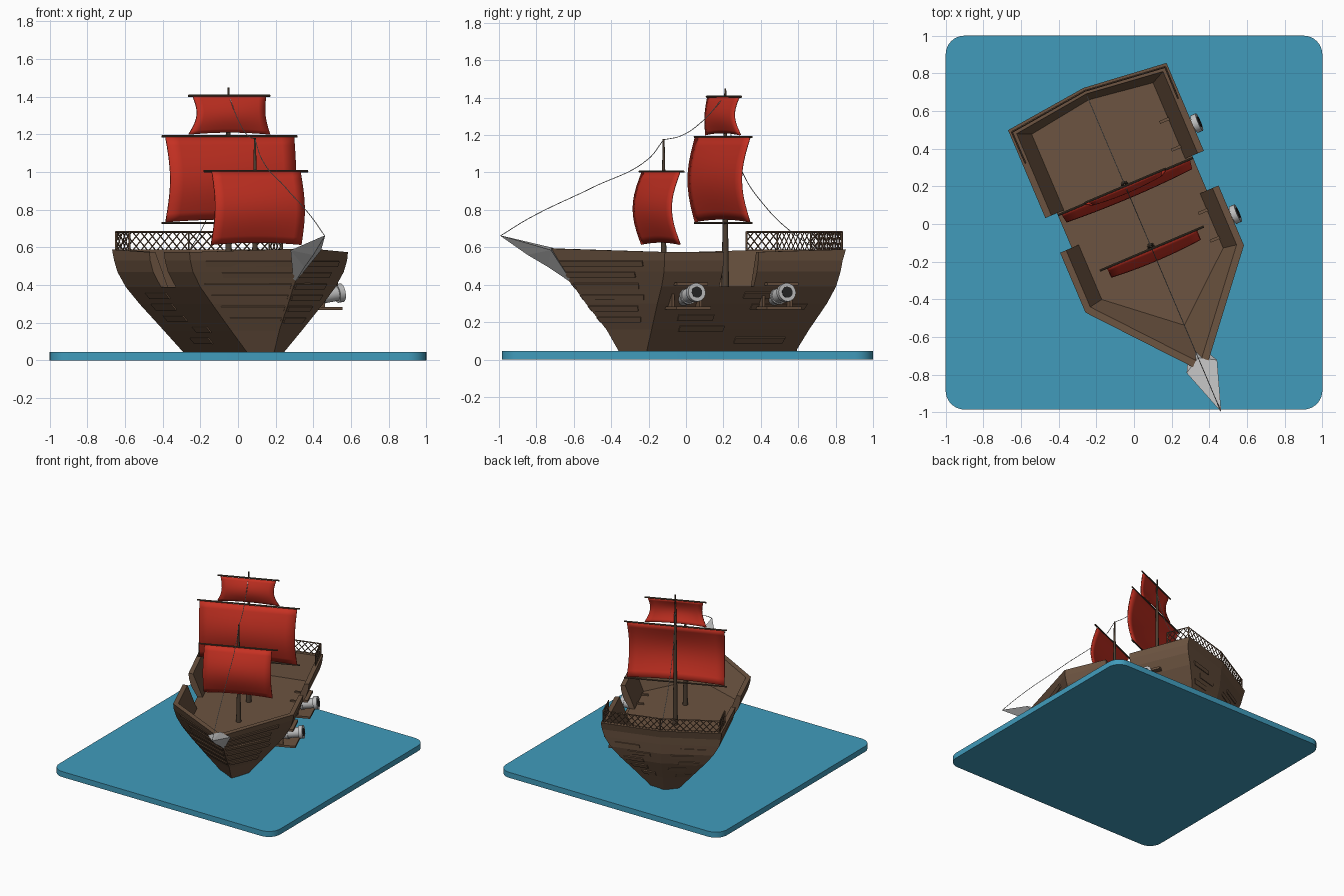
import bpy, bmesh, math, random
from mathutils import Vector, Matrix

if "Cube" in bpy.data.objects:
    bpy.data.objects.remove(bpy.data.objects["Cube"])
random.seed(4)
SHIP = Matrix.Translation((-0.05, 0.21, 0)) @ Matrix.Rotation(math.radians(23), 4, 'Z')


def material(name, rgb):
    m = bpy.data.materials.new(name)
    m.use_nodes = True
    m.diffuse_color = (*rgb, 1)
    bsdf = next(n for n in m.node_tree.nodes if n.type == 'BSDF_PRINCIPLED')
    bsdf.inputs["Base Color"].default_value = (*rgb, 1)
    return m


WOOD = material("brown wood", (0.150, 0.088, 0.052))
DARK = material("dark wood", (0.075, 0.050, 0.032))
RED = material("red cloth", (0.560, 0.030, 0.016))
SILVER = material("silver metal", (0.52, 0.52, 0.52))
BLACK = material("black bore", (0.02, 0.02, 0.02))
WATER = material("blue water", (0.052, 0.330, 0.500))


def finish(name, bm, mat, matrix=SHIP, smooth=False):
    bmesh.ops.recalc_face_normals(bm, faces=bm.faces[:])
    me = bpy.data.meshes.new(name)
    bm.to_mesh(me)
    bm.free()
    me.materials.append(mat)
    if smooth:
        me.polygons.foreach_set("use_smooth", [True] * len(me.polygons))
        me.set_sharp_from_angle(angle=math.radians(35))
    ob = bpy.data.objects.new(name, me)
    bpy.context.collection.objects.link(ob)
    ob.matrix_world = matrix
    return ob


def rod(bm, p, q, r1, r2=None, n=10):
    p, q = Vector(p), Vector(q)
    d = q - p
    m = Matrix.Translation((p + q) / 2) @ d.to_track_quat('Z', 'Y').to_matrix().to_4x4()
    bmesh.ops.create_cone(bm, cap_ends=True, segments=n, radius1=r1,
                          radius2=r1 if r2 is None else r2, depth=d.length, matrix=m)


def box(bm, lo, hi):
    lo, hi = Vector(lo), Vector(hi)
    m = Matrix.Translation((lo + hi) / 2) @ Matrix.Diagonal((*(hi - lo), 1))
    bmesh.ops.create_cube(bm, size=1, matrix=m)


# Water slab with rounded corners
bm = bmesh.new()
box(bm, (-1, -0.985, 0), (1, 1, 0.045))
upright = [e for e in bm.edges if abs(e.verts[0].co.z - e.verts[1].co.z) > 0.01]
bmesh.ops.bevel(bm, geom=upright, offset=0.1, segments=8, affect='EDGES', profile=0.5)
finish("water_slab", bm, WATER, Matrix(), True)

# Hull sections: height, half width, shoulder y, bow y, stern corner y
LEVELS = [(0.03, 0.095, -0.50, -0.61, 0.36), (0.16, 0.205, -0.515, -0.69, 0.40),
          (0.30, 0.32, -0.53, -0.81, 0.455), (0.39, 0.39, -0.535, -0.88, 0.478),
          (0.47, 0.435, -0.54, -0.96, 0.485), (0.53, 0.452, -0.545, -1.03, 0.49),
          (0.575, 0.457, -0.545, -1.088, 0.507)]
DECK = 3


def ring(level, inset=0.0, sheer=0.0):
    z, w, s, b, t = level
    w, s, b, t = w - inset, s + inset * 0.5, b + inset * 1.7, t - inset
    right = [(w, s, z), (w, -0.2, z), (w, 0, z), (w, t, z + sheer * 0.7)]
    left = [(-x, y, h) for x, y, h in reversed(right)]
    return [(0, b, z + sheer), *right, (0, t + 0.05, z + sheer * 0.7), *left]


# Hull with bulwark, deck and a gap in the bulwark on each side
bm = bmesh.new()
rows = [ring(l, 0, 0.02 if i == 6 else 0) for i, l in enumerate(LEVELS)]
rows += [ring(LEVELS[-1], 0.035, 0.02), ring(LEVELS[DECK], 0.04)]
rows = [[bm.verts.new(c) for c in r] for r in rows]
GAPS = (2, 7)
for k in range(len(rows) - 1):
    for i in range(10):
        if k < DECK or i not in GAPS:
            j = (i + 1) % 10
            bm.faces.new((rows[k][i], rows[k][j], rows[k + 1][j], rows[k + 1][i]))
for i in GAPS:
    bm.faces.new((rows[DECK][i], rows[DECK][i + 1], rows[-1][i + 1], rows[-1][i]))
    for v in (i, i + 1):
        bm.faces.new([r[v] for r in rows[DECK:]])
bm.faces.new(rows[0])
bm.faces.new(rows[-1])
finish("hull", bm, WOOD)


def section(z):
    for a, b in zip(LEVELS, LEVELS[1:]):
        if z <= b[0]:
            f = (z - a[0]) / (b[0] - a[0])
            return [p + (q - p) * f for p, q in zip(a, b)]
    return LEVELS[-1]


def plank(bm, panel, z0, z1, f0, f1, side):
    corners = []
    for z, f in ((z0, f0), (z0, f1), (z1, f1), (z1, f0)):
        r = ring(section(z))
        a, b = (Vector(r[i]) for i in panel)
        p = a.lerp(b, f)
        corners.append(Vector((p.x * side, p.y, p.z)))
    n = (corners[1] - corners[0]).cross(corners[3] - corners[0]).normalized()
    mid = sum(corners, Vector()) / 4
    if n.dot(mid - Vector((0, 0, mid.z))) < 0:
        n = -n
    lo = [bm.verts.new(c - n * 0.012) for c in corners]
    hi = [bm.verts.new(c + n * 0.006) for c in corners]
    bm.faces.new(lo)
    bm.faces.new(hi)
    for i in range(4):
        j = (i + 1) % 4
        bm.faces.new((lo[i], lo[j], hi[j], hi[i]))


# Raised planks: long strakes at the bow, short boards on the sides and stern
bm = bmesh.new()
for side in (1, -1):
    for k in range(6):
        z = 0.20 + 0.06 * k
        plank(bm, (0, 1), z, z + 0.028, 0.03, random.uniform(0.7, 0.97), side)
    for k in range(5):
        z = 0.09 + 0.06 * k
        f = random.uniform(0.05, 0.6)
        plank(bm, (1, 4), z, z + 0.03, f, f + random.uniform(0.2, 0.35), side)
        f = random.uniform(0.05, 0.4)
        plank(bm, (4, 5), z + 0.08, z + 0.11, f, f + 0.45, side)
finish("hull_planks", bm, WOOD)

# Metal prow
bm = bmesh.new()
tip, back = bm.verts.new((0, -1.313, 0.665)), bm.verts.new((0, -1.0, 0.597))
keel = [bm.verts.new((0, y, z)) for y, z in ((-1.15, 0.56), (-1.03, 0.495), (-0.885, 0.405))]
for side in (1, -1):
    wing = bm.verts.new((0.088 * side, -1.05, 0.585))
    bm.faces.new((tip, wing, back))
    for a, b in zip([tip] + keel, keel + [back]):
        bm.faces.new((a, b, wing))
finish("prow", bm, SILVER)

# Masts
FORE = -0.358
bm = bmesh.new()
for y, steps in ((0, ((0.385, 0.02), (0.78, 0.014), (1.2, 0.010), (1.45, 0.005))),
                 (FORE, ((0.385, 0.02), (0.65, 0.013), (1.0, 0.009), (1.18, 0.005)))):
    for (z0, r0), (z1, r1) in zip(steps, steps[1:]):
        rod(bm, (0, y, z0), (0, y, z1), r0, r1, 12)
finish("masts", bm, DARK, smooth=True)

# Yards
bm = bmesh.new()
for y, z, half in ((-0.012, 0.73, 0.39), (-0.012, 1.19, 0.39), (-0.008, 1.405, 0.235),
                   (FORE - 0.012, 1.005, 0.30)):
    rod(bm, (-half, y, z), (half, y, z), 0.006, n=8)
finish("yards", bm, DARK, smooth=True)


def sail(name, y0, z0, z1, low, high, belly, waist, lift):
    bm = bmesh.new()
    n = 10
    grid = []
    for j in range(n + 1):
        v = j / n
        bulge = math.sin(math.pi * v)
        half = low + (high - low) * v - waist * bulge
        row = []
        for i in range(n + 1):
            u = 2 * i / n - 1
            z = z0 + (z1 - z0) * v + lift * (1 - u * u) * (1 - v)
            row.append(bm.verts.new((u * half, y0 - belly * bulge - 0.012 * (1 - u * u) * bulge, z)))
        grid.append(row)
    for a, b in zip(grid, grid[1:]):
        for i in range(n):
            bm.faces.new((a[i], a[i + 1], b[i + 1], b[i]))
    ob = finish(name, bm, RED, smooth=True)
    mod = ob.modifiers.new("cloth thickness", 'SOLIDIFY')
    mod.thickness, mod.offset = 0.01, 0


sail("main_sail", -0.016, 0.735, 1.185, 0.37, 0.37, 0.045, 0.008, 0.015)
sail("top_sail", -0.012, 1.2, 1.4, 0.235, 0.21, 0.02, 0.025, 0.012)
sail("fore_sail", FORE - 0.016, 0.615, 1.0, 0.26, 0.255, 0.05, 0.0, 0.012)

# Lattice railing round the stern
bm = bmesh.new()
Z0, Z1 = 0.58, 0.685
for side in (1, -1):
    path = [Vector((x * side, y, 0)) for x, y in ((0.44, 0.31), (0.442, 0.49), (0, 0.54))]
    for a, b in zip(path, path[1:]):
        cells = round((b - a).length / 0.05)
        for z in (Z0 + 0.003, Z1 - 0.003):
            rod(bm, a + Vector((0, 0, z)), b + Vector((0, 0, z)), 0.005, n=4)
        for p in (a, b):
            rod(bm, p + Vector((0, 0, Z0)), p + Vector((0, 0, Z1)), 0.005, n=4)
        for i in range(-1, cells):
            for flip in (False, True):
                lo, hi = max(i, 0), min(i + 2, cells)
                za, zb = (Z0 + (Z1 - Z0) * (f - i) / 2 for f in (lo, hi))
                if flip:
                    za, zb = Z0 + Z1 - za, Z0 + Z1 - zb
                p, q = a.lerp(b, lo / cells), a.lerp(b, hi / cells)
                rod(bm, p + Vector((0, 0, za)), q + Vector((0, 0, zb)), 0.0035, n=4)
finish("stern_railing", bm, WOOD)

# Cannons and their port boards on the left side
barrel, bore, boards = bmesh.new(), bmesh.new(), bmesh.new()
for y in (-0.375, 0.15):
    start, end = Vector((0.28, y, 0.325)), Vector((0.495, y, 0.36))
    rod(barrel, start, end, 0.042, 0.038, 20)
    rod(barrel, start.lerp(end, 0.86), end, 0.05, n=20)
    rod(barrel, start.lerp(end, 0.4), start.lerp(end, 0.48), 0.046, n=20)
    rod(bore, end, start.lerp(end, 1.01), 0.03, n=20)
    box(boards, (0.27, y - 0.10, 0.268), (0.455, y + 0.10, 0.284))
    box(boards, (0.36, y - 0.09, 0.395), (0.435, y + 0.09, 0.413))
    for s in (-0.08, 0.08):
        box(boards, (0.30, y + s - 0.008, 0.28), (0.36, y + s + 0.008, 0.40))
finish("cannon_barrels", barrel, SILVER, smooth=True)
finish("cannon_bores", bore, BLACK)
finish("port_boards", boards, WOOD)


# Rigging ropes along the centre line
def rope(name, pts):
    cu = bpy.data.curves.new(name, 'CURVE')
    cu.dimensions = '3D'
    cu.bevel_depth, cu.bevel_resolution = 0.0022, 1
    sp = cu.splines.new('BEZIER')
    sp.bezier_points.add(len(pts) - 1)
    for bp, (y, z) in zip(sp.bezier_points, pts):
        bp.co = (0, y, z)
        bp.handle_left_type = bp.handle_right_type = 'AUTO'
    cu.materials.append(SILVER)
    ob = bpy.data.objects.new(name, cu)
    bpy.context.collection.objects.link(ob)
    ob.matrix_world = SHIP


rope("bow_rope", [(-1.3, 0.665), (-1.13, 0.76), (-0.77, 0.92), (-0.45, 1.07), (FORE, 1.175)])
rope("mast_rope", [(FORE, 1.175), (-0.26, 1.195), (-0.15, 1.26), (0, 1.41)])
rope("stern_rope", [(0, 1.33), (0.1, 1.0), (0.24, 0.81), (0.38, 0.685), (0.51, 0.60)])
